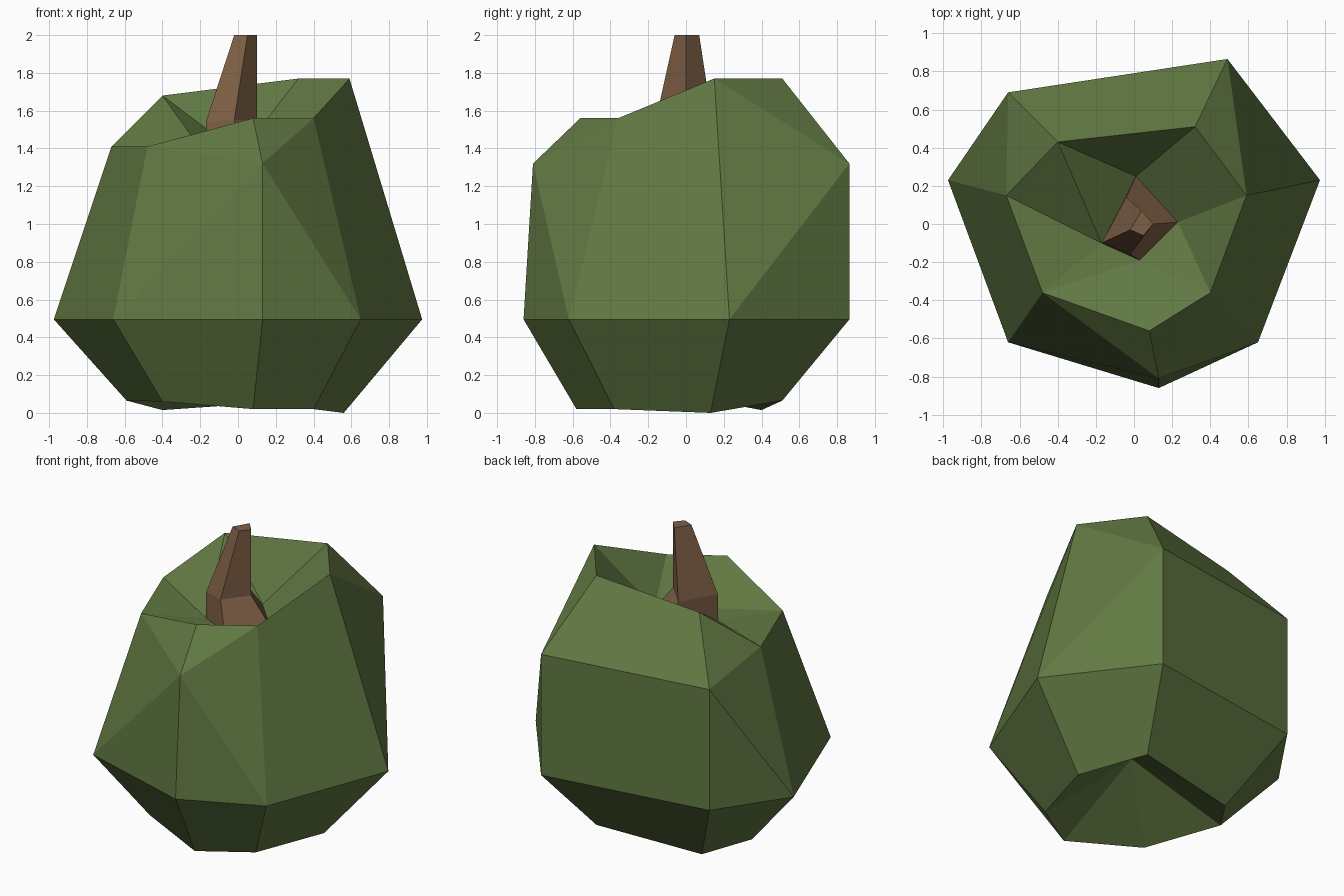
import bpy, bmesh

if "Cube" in bpy.data.objects:
    bpy.data.objects.remove(bpy.data.objects["Cube"])


def material(name, rgb):
    m = bpy.data.materials.new(name)
    m.diffuse_color = (*rgb, 1)
    m.use_nodes = True
    m.node_tree.nodes["Principled BSDF"].inputs["Base Color"].default_value = m.diffuse_color
    return m


def finish(name, bm, mat):
    bmesh.ops.recalc_face_normals(bm, faces=bm.faces[:])
    me = bpy.data.meshes.new(name)
    bm.to_mesh(me)
    bm.free()
    me.materials.append(mat)
    ob = bpy.data.objects.new(name, me)
    bpy.context.collection.objects.link(ob)
    return ob


def ring(bm, pts):
    return [bm.verts.new(p) for p in pts]


def bridge(bm, a, b):
    n = len(a)
    for i in range(n):
        j = (i + 1) % n
        bm.faces.new((a[i], a[j], b[j], b[i]))


# Seven-sided rings, counter-clockwise from the front corner
under = [(.08, -.58, .02), (.40, -.38, .02), (.56, .13, 0), (.32, .51, .065),
         (-.40, .40, .015), (-.59, .13, .065), (-.40, -.38, .06)]
belly = [(.13, -.86), (.65, -.62), (.975, .23), (.49, .865),
         (-.66, .69), (-.975, .23), (-.66, -.62)]
shoulder = {0: (.13, -.81, 1.32), 3: (.49, .865, 1.32), 4: (-.66, .69, 1.32)}
rim = [(.08, -.56, 1.56), (.40, -.36, 1.56), (.59, .15, 1.77), (.32, .51, 1.77),
       (-.40, .43, 1.68), (-.67, .15, 1.41), (-.48, -.36, 1.41)]

# Four-sided stem rings: left, front, right, back
stem_base = [(-.17, -.10, 1.36), (.03, -.19, 1.36), (.23, .01, 1.38), (.01, .25, 1.37)]
stem_mid = [(-.17, -.10, 1.54), (-.02, -.16, 1.55), (.10, 0, 1.55), (-.04, .14, 1.54)]
stem_top = [(-.02, -.03, 2), (.05, -.06, 2), (.10, 0, 2), (.04, .07, 2)]

# Fruit body
bm = bmesh.new()
u = ring(bm, under)
b = ring(bm, [(x, y, .495) for x, y in belly])
s = {k: bm.verts.new(p) for k, p in shoulder.items()}
r = ring(bm, rim)
h = ring(bm, stem_base)
pit = bm.verts.new((.02, 0, .37))
bridge(bm, u, b)
for i in range(7):
    j = (i + 1) % 7
    bm.faces.new((pit, u[j], u[i]))          # hollow underside
    if i in s and j in s:
        bm.faces.new((b[i], b[j], s[j], s[i]))
        bm.faces.new((s[i], s[j], r[j], r[i]))
    elif i in s or j in s:                   # one corner has a shoulder
        k, o = (i, j) if i in s else (j, i)
        bm.faces.new((b[k], b[o], s[k]))
        bm.faces.new((b[o], r[o], s[k]))
        bm.faces.new((s[k], r[o], r[k]))
    else:
        bm.faces.new((b[i], b[j], r[j], r[i]))
# Funnel from the rim down to the stem
left, front, right, back = h
for f in [(r[0], r[1], front), (r[1], right, front), (r[1], r[2], right),
          (r[2], r[3], back, right), (r[3], r[4], back), (r[4], left, back),
          (r[4], r[5], left), (r[5], r[6], left), (r[6], front, left),
          (r[6], r[0], front), (left, front, right, back)]:
    bm.faces.new(f)
finish("fruit_body", bm, material("leaf green", (.12, .19, .055)))

# Stem
bm = bmesh.new()
rings = [ring(bm, p) for p in (stem_base, stem_mid, stem_top)]
bridge(bm, rings[0], rings[1])
bridge(bm, rings[1], rings[2])
bm.faces.new(rings[2])
finish("stem", bm, material("stem brown", (.21, .115, .06)))
